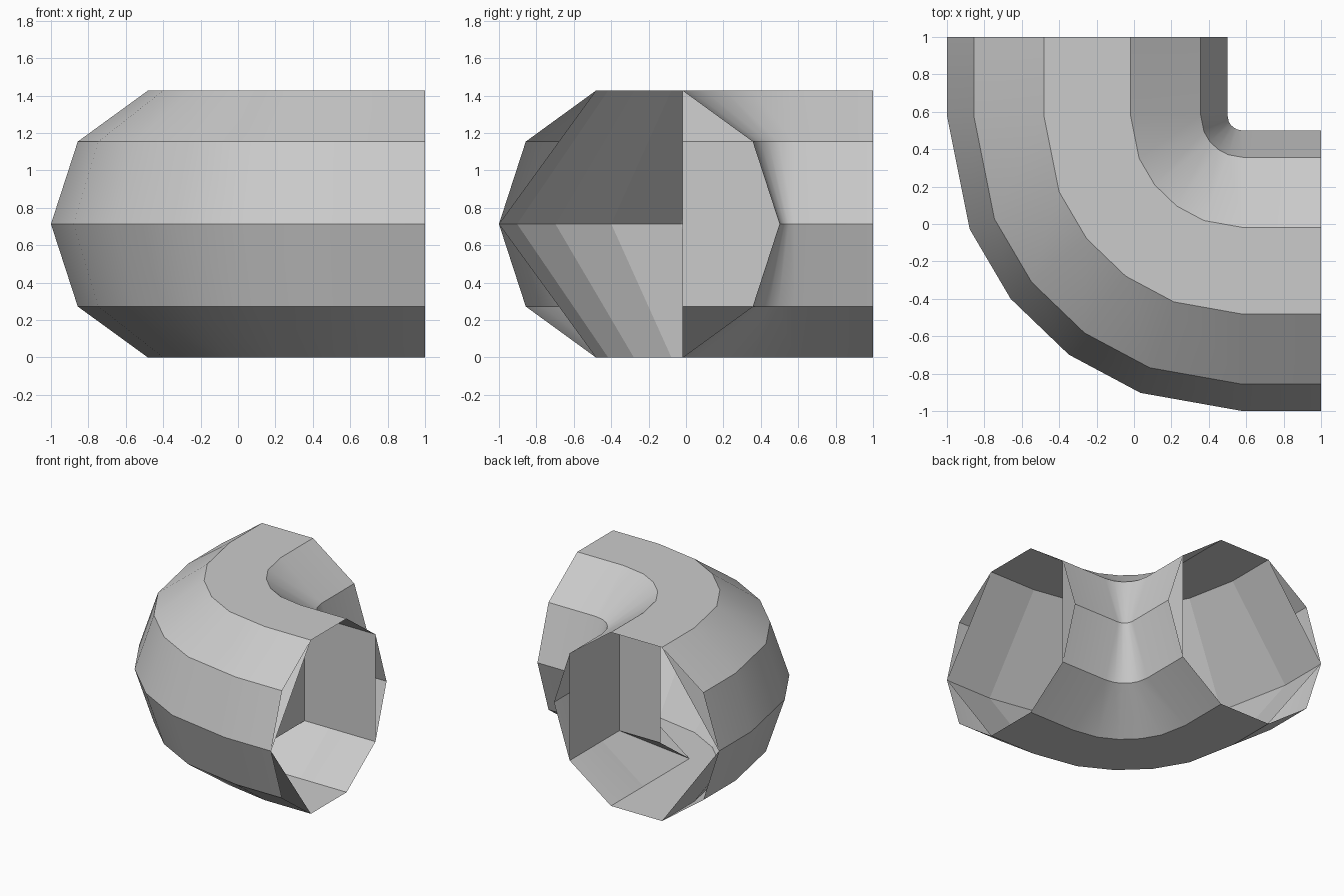
import bpy
import bmesh
from math import cos, sin, radians

if "Cube" in bpy.data.objects:
    bpy.data.objects.remove(bpy.data.objects["Cube"])

RADIUS = 0.75       # pipe radius
MIDDLE = -0.25      # pipe centre line offset
BEND = 0.58         # bend centre in x and y
BEND_ANGLES = [0, 22.6, 38.3, 54, 69.8, 90]

grey = bpy.data.materials.new("plain grey")
grey.use_nodes = True
COLOUR = (0.6, 0.6, 0.6, 1)
grey.diffuse_color = COLOUR
grey.node_tree.nodes["Principled BSDF"].inputs["Base Color"].default_value = COLOUR


def corner(k):
    """Corner k of the ten-sided section, as (offset, height)."""
    a = radians(36 * k)
    return MIDDLE + RADIUS * cos(a), RADIUS * (sin(radians(72)) + sin(a))


def bent_path(point):
    """Carry a section point along one arm, round the bend, down the other."""
    off, z = point
    r = BEND - off
    path = [(off, 1, z)]
    for deg in BEND_ANGLES:
        a = radians(deg)
        path.append((BEND - r * cos(a), BEND - r * sin(a), z))
    path.append((1, off, z))
    return path


def skin(name, rows, closed=False, smooth=False):
    """Join neighbouring rows of points with quads."""
    bm = bmesh.new()
    grid = [[bm.verts.new(p) for p in row] for row in rows]
    pairs = list(zip(grid, grid[1:]))
    if closed:
        pairs.append((grid[-1], grid[0]))
    for a, b in pairs:
        for i in range(len(a) - 1):
            bm.faces.new((a[i], a[i + 1], b[i + 1], b[i]))
    bmesh.ops.recalc_face_normals(bm, faces=bm.faces)
    mesh = bpy.data.meshes.new(name)
    bm.to_mesh(mesh)
    bm.free()
    mesh.materials.append(grey)
    obj = bpy.data.objects.new(name, mesh)
    bpy.context.collection.objects.link(obj)
    if smooth:
        bpy.ops.object.select_all(action="DESELECT")
        obj.select_set(True)
        bpy.context.view_layer.objects.active = obj
        bpy.ops.object.shade_smooth_by_angle(angle=radians(30))
    return obj


# Ten-sided outer shell of the elbow
skin("outer_shell", [bent_path(corner(k)) for k in range(10)], closed=True, smooth=True)

# Faceted lining on the outside of the bend
skin("outer_lining", [bent_path(corner(k)) for k in (3, 5, 7)])

# Straight linings of both arms, crossing at the inside corner
END = corner(2)[0]
for arm in ("front", "back"):
    def line(k, start):
        off, z = corner(k)
        ends = [(start, off, z), (END, off, z)]
        return ends if arm == "front" else [(y, x, z) for x, y, z in ends]

    skin(arm + "_inner_wall", [line(1, 1), line(9, 1)])
    skin(arm + "_upper_slope", [line(2, BEND), line(1, BEND)])
    skin(arm + "_lower_slope", [line(9, BEND), line(8, BEND)])
